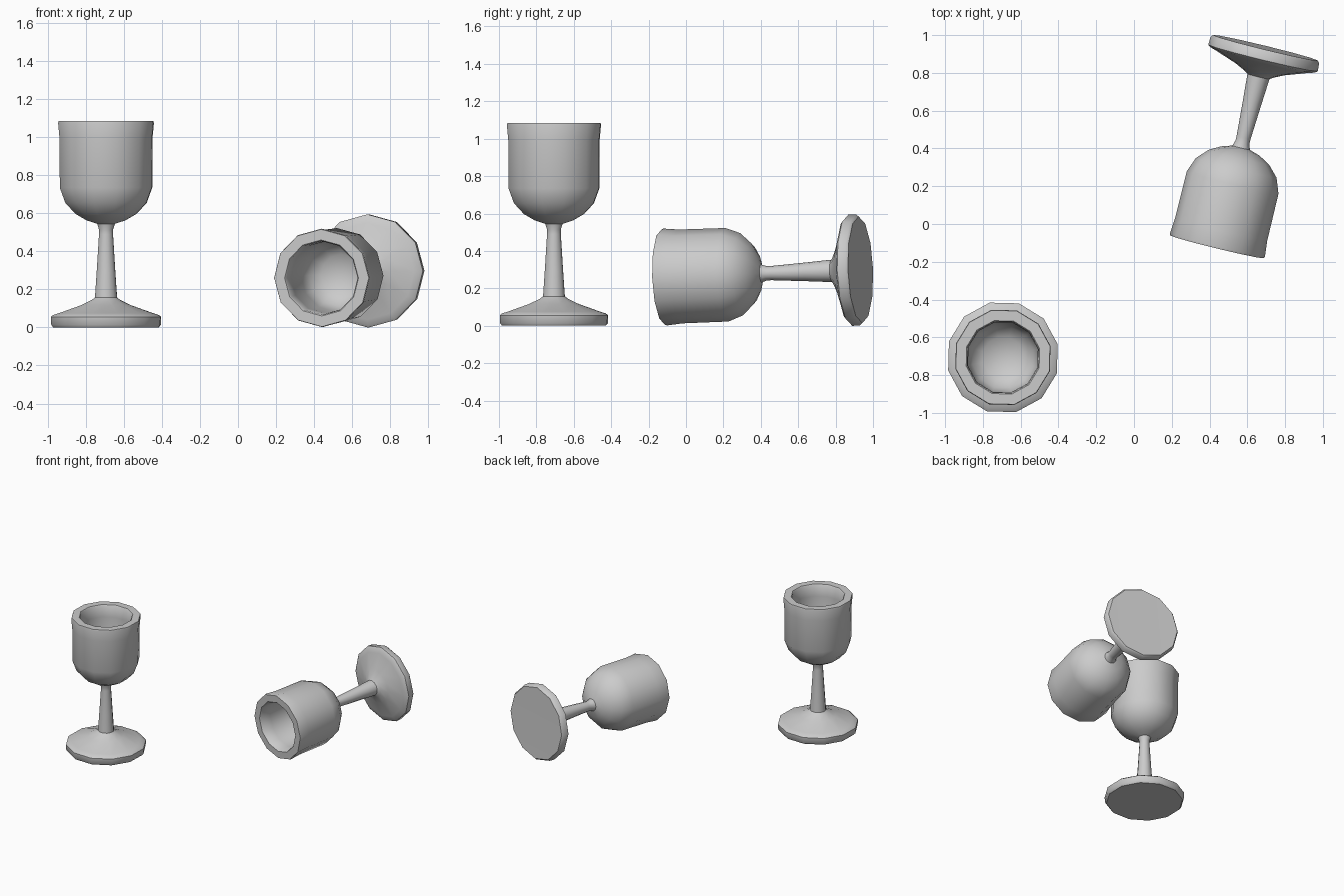
import bpy, bmesh
from math import sin, cos, pi, radians
from mathutils import Matrix, Vector

if "Cube" in bpy.data.objects:
    bpy.data.objects.remove(bpy.data.objects["Cube"])

SIDES = 12

# Half profile (radius, height): foot, stem, outer bowl, rim, inner bowl
PROFILE = [
    (0, 0.003), (0.285, 0.0), (0.296, 0.013), (0.298, 0.056), (0.285, 0.066),
    (0.255, 0.075), (0.135, 0.117), (0.080, 0.143), (0.060, 0.157),
    (0.050, 0.30), (0.038, 0.49), (0.038, 0.515), (0.048, 0.545),
    (0.105, 0.563), (0.165, 0.597), (0.220, 0.655), (0.250, 0.735),
    (0.251, 0.99), (0.259, 1.075), (0.256, 1.085),
    (0.200, 1.085), (0.194, 1.078), (0.190, 0.99), (0.190, 0.76),
    (0.165, 0.69), (0.110, 0.645), (0, 0.625),
]


def lathe(name, profile):
    """Revolve a closed-at-the-axis profile around z."""
    bm = bmesh.new()
    rings = []
    for r, z in profile:
        count = SIDES if r > 0 else 1
        rings.append([bm.verts.new((r * cos(2 * pi * i / SIDES),
                                    r * sin(2 * pi * i / SIDES), z))
                      for i in range(count)])
    for a, b in zip(rings, rings[1:]):
        for i in range(SIDES):
            j = (i + 1) % SIDES
            quad = [a[i % len(a)], a[j % len(a)], b[j % len(b)], b[i % len(b)]]
            bm.faces.new(list(dict.fromkeys(quad)))
    bmesh.ops.recalc_face_normals(bm, faces=bm.faces)
    mesh = bpy.data.meshes.new(name)
    bm.to_mesh(mesh)
    bm.free()
    obj = bpy.data.objects.new(name, mesh)
    bpy.context.collection.objects.link(obj)
    bpy.context.view_layer.objects.active = obj
    obj.select_set(True)
    bpy.ops.object.shade_smooth_by_angle(angle=radians(42))
    obj.select_set(False)
    return obj


# Standing goblet
standing = lathe("standing_goblet", PROFILE)
standing.matrix_world = (Matrix.Translation((-0.694, -0.706, 0))
                         @ Matrix.Rotation(radians(13.5), 4, 'Z'))

# Fallen goblet, resting on the edges of its foot and rim
turn, dip = radians(13.7), radians(2.05)
axis = Vector((-sin(turn) * cos(dip), -cos(turn) * cos(dip), -sin(dip)))
side = Vector((cos(turn), -sin(turn), 0))
up = axis.cross(side)
fallen = lathe("fallen_goblet", PROFILE)
fallen.matrix_world = (Matrix.Translation((0.696, 0.933, 0.299))
                       @ Matrix((side, up, axis)).transposed().to_4x4())
